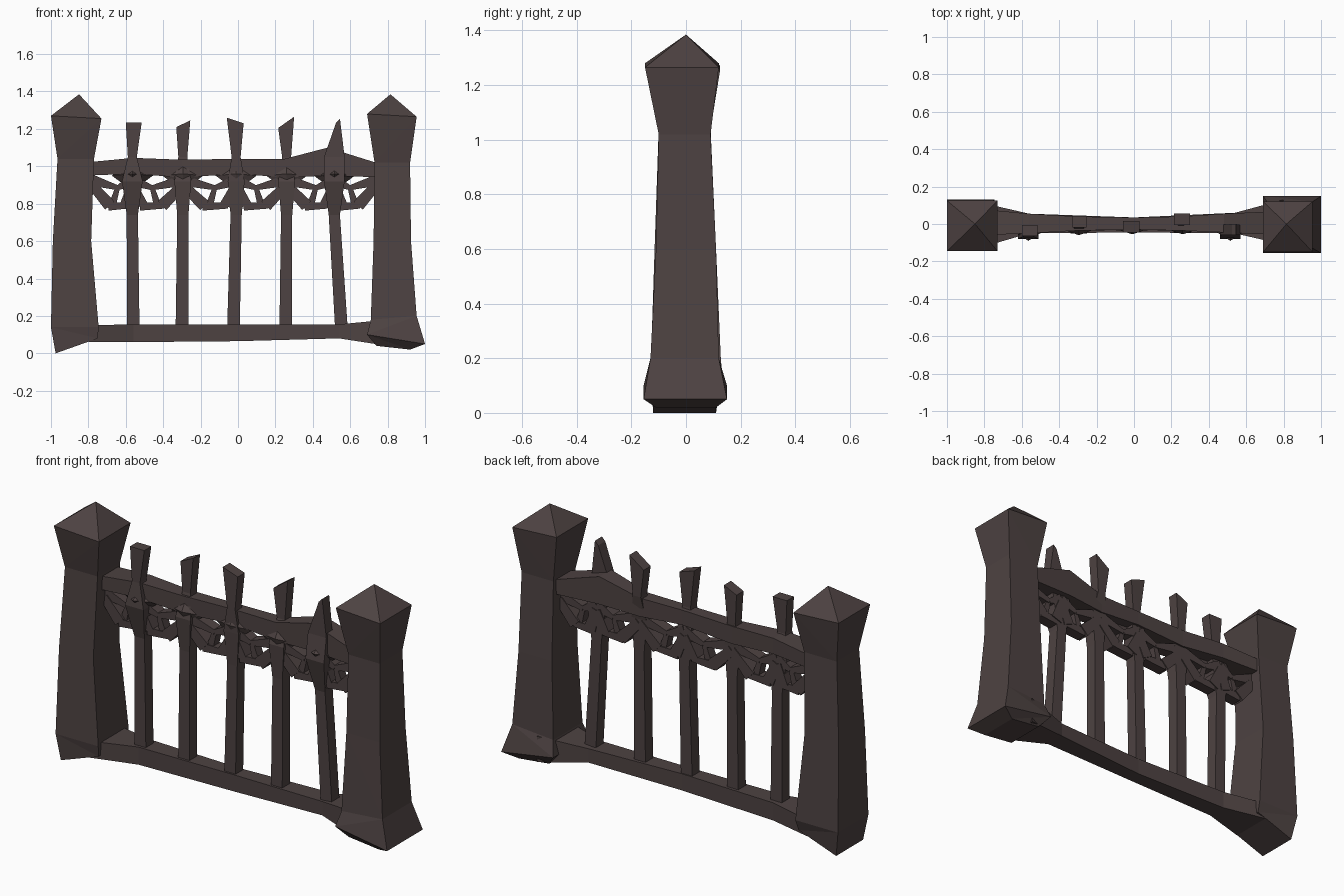
import bpy
import bmesh
from mathutils import Vector

default_cube = bpy.data.objects.get("Cube")
if default_cube:
    bpy.data.objects.remove(default_cube, do_unlink=True)

# One dark weathered colour for the whole fence
dark_wood = bpy.data.materials.new("dark weathered brown")
dark_wood.use_nodes = True
dark_wood.diffuse_color = (.075, .055, .054, 1)
dark_wood.node_tree.nodes["Principled BSDF"].inputs["Base Color"].default_value = dark_wood.diffuse_color


def loft(name, rings):
    """Join four-cornered rings into one closed, faceted solid."""
    mesh = bmesh.new()
    loops = [[mesh.verts.new(corner) for corner in ring] for ring in rings]
    for lower, upper in zip(loops, loops[1:]):
        for side in range(len(lower)):
            after = (side + 1) % len(lower)
            mesh.faces.new((lower[side], lower[after], upper[after], upper[side]))
    mesh.faces.new(loops[0])
    mesh.faces.new(loops[-1])
    bmesh.ops.remove_doubles(mesh, verts=mesh.verts, dist=.001)
    bmesh.ops.triangulate(mesh, faces=mesh.faces)
    bmesh.ops.recalc_face_normals(mesh, faces=mesh.faces)
    data = bpy.data.meshes.new(name)
    mesh.to_mesh(data)
    mesh.free()
    data.materials.append(dark_wood)
    part = bpy.data.objects.new(name, data)
    bpy.context.collection.objects.link(part)
    return part


def level_ring(left, right, front, back, z_left, z_right=None):
    """Horizontal section, optionally sloping from left to right."""
    if z_right is None:
        z_right = z_left
    return [(left, front, z_left), (right, front, z_right),
            (right, back, z_right), (left, back, z_left)]


def upright_ring(x, front, back, bottom, top):
    """Section of a rail that runs along x."""
    return [(x, front, bottom), (x, back, bottom), (x, back, top), (x, front, top)]


def strut(name, start, end, start_half, end_half, depth):
    """Tapered bar between two points of the fence plane."""
    start, end = Vector(start), Vector(end)
    along = (end - start).normalized()
    across = Vector((-along.y, along.x))
    rings = []
    for point, half in ((start, start_half), (end, end_half)):
        low, high = point - across * half, point + across * half
        rings.append([(low.x, -depth, low.y), (high.x, -depth, high.y),
                      (high.x, depth, high.y), (low.x, depth, low.y)])
    return loft(name, rings)


# Heavy end posts with flared heads and pointed caps
loft("left_post", [
    level_ring(-.975, -.75, -.12, .11, 0, .08),
    level_ring(-1, -.745, -.13, .13, .14),
    level_ring(-.99, -.785, -.115, .11, .6),
    level_ring(-.965, -.77, -.1, .09, 1.04),
    level_ring(-1, -.73, -.145, .125, 1.27, 1.255),
    level_ring(-.85, -.85, 0, 0, 1.385),
])
loft("right_post", [
    level_ring(.74, .92, -.11, .11, .04, .02),
    level_ring(.69, 1, -.155, .15, .1, .05),
    level_ring(.71, .955, -.13, .12, .18, .2),
    level_ring(.725, .925, -.11, .11, .6),
    level_ring(.73, .92, -.1, .09, 1.02),
    level_ring(.69, .955, -.15, .12, 1.28, 1.265),
    level_ring(.815, .815, 0, 0, 1.385),
])

# Rails that widen where they meet the posts
loft("bottom_rail", [
    upright_ring(-.8, -.12, .11, .06, .15),
    upright_ring(-.56, -.05, .055, .06, .155),
    upright_ring(0, -.045, .035, .065, .155),
    upright_ring(.54, -.05, .06, .08, .155),
    upright_ring(.8, -.11, .13, .04, .18),
])
loft("top_rail", [
    upright_ring(-.82, -.06, .08, .95, 1.02),
    upright_ring(-.56, -.05, .055, .96, 1.045),
    upright_ring(-.3, -.035, .04, .94, 1.035),
    upright_ring(0, -.03, .035, .96, 1.04),
    upright_ring(.25, -.035, .04, .94, 1.04),
    upright_ring(.48, -.045, .055, .95, 1.1),
    upright_ring(.8, -.06, .07, .94, 1),
])

# Five balusters: foot x, joint x, joint half width, joint front
balusters = [(-.56, -.565, .055, -.08), (-.3, -.295, .045, -.05),
             (-.025, -.01, .045, -.045), (.255, .26, .045, -.045),
             (.555, .515, .055, -.08)]
# Spear tips: left, right, z left, z right, y centre
tips = [(-.6, -.515, 1.235, 1.235, -.035), (-.33, -.255, 1.21, 1.245, .01),
        (-.06, .03, 1.26, 1.23, -.015), (.215, .3, 1.205, 1.265, .025),
        (.525, .545, 1.235, 1.255, -.03)]
for number, (bar, tip) in enumerate(zip(balusters, tips), 1):
    foot, joint, half, front = bar
    left, right, z_left, z_right, middle = tip
    last = number == len(tips)
    neck = half if last else .024
    loft(f"baluster_{number}", [
        level_ring(foot - .034, foot + .034, -.035, .03, .1),
        level_ring(joint - .03, joint + .03, -.035, .03, .74),
        level_ring(joint - half, joint + half, front, .03, .92),
        level_ring(joint - neck, joint + neck, middle - .03, middle + .025, 1.05),
        level_ring(left, right, middle - .03, middle + .03, z_left, z_right),
    ])

# Jagged hanging lattice in every bay between the uprights
supports = [-.78] + [bar[1] for bar in balusters] + [.74]
for bay, (left, right) in enumerate(zip(supports, supports[1:]), 1):
    width = right - left
    lean = .03 if bay % 2 else -.03
    centre = (left + right) / 2 + lean
    sag = (centre, .885)
    strut(f"lattice_left_band_{bay}", (left, .925), sag, .03, .013, .03)
    strut(f"lattice_right_band_{bay}", sag, (right, .925), .013, .03, .03)
    strut(f"lattice_left_leg_{bay}", (left, .9), (centre - width * .2, .79), .025, .033, .035)
    strut(f"lattice_right_leg_{bay}", (right, .9), (centre + width * .2, .79), .025, .033, .035)
    strut(f"lattice_foot_{bay}", (centre - width * .24, .785), (centre + width * .24, .79), .022, .016, .03)
    strut(f"lattice_brace_{bay}", (centre, .89), (centre - lean, .79), .012, .02, .025)

# Pointed bosses where the lattice crosses the balusters
for number, bar in enumerate(balusters, 1):
    joint, front = bar[1], bar[3]
    loft(f"boss_{number}", [
        [(joint - .11, -.02, .95), (joint, -.02, .87), (joint + .11, -.02, .95), (joint, -.02, 1.02)],
        [(joint, front - .01, .96)] * 4,
    ])
